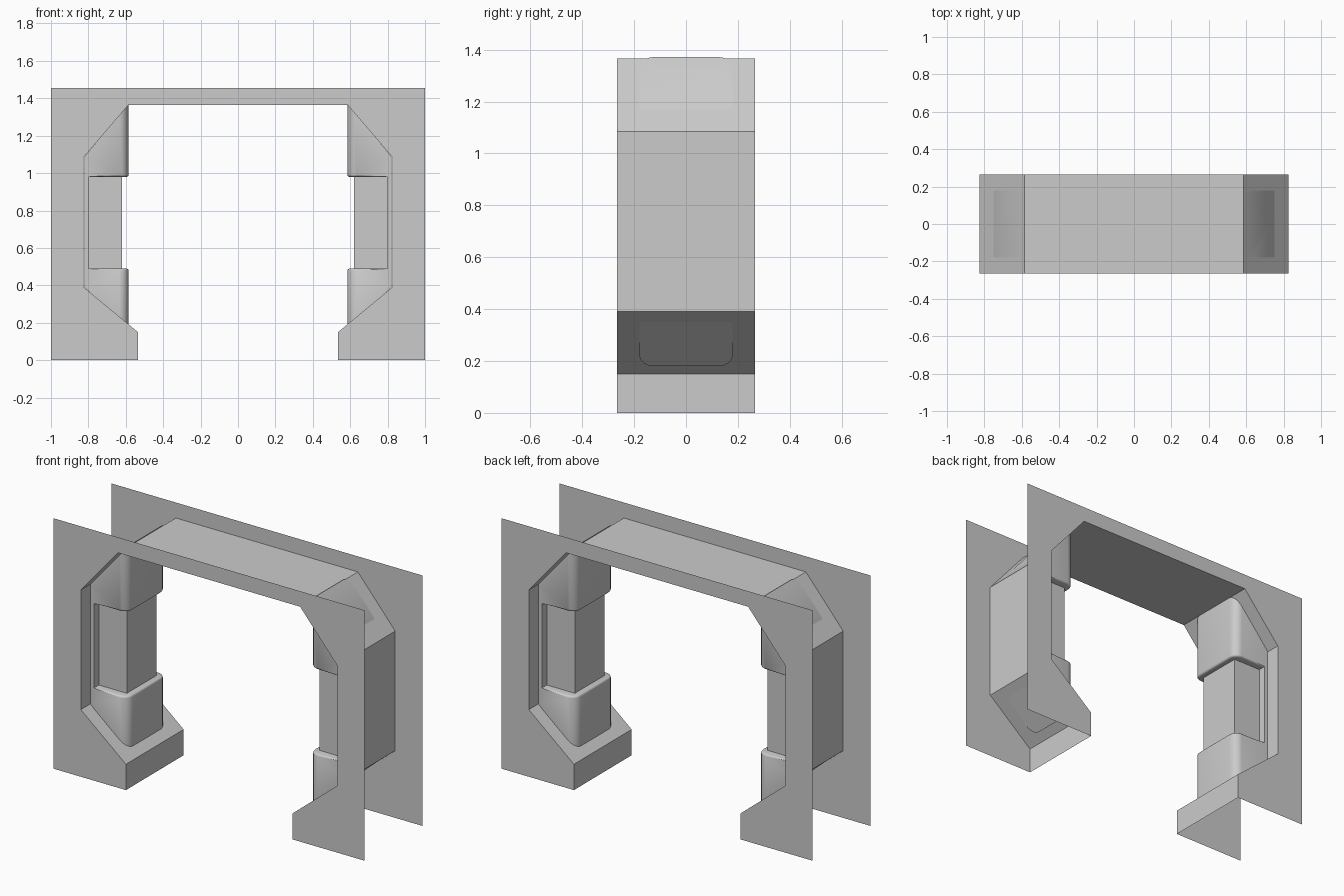
import bpy, bmesh

if "Cube" in bpy.data.objects:
    bpy.data.objects.remove(bpy.data.objects["Cube"], do_unlink=True)

grey = bpy.data.materials.new("plain_grey")
grey.use_nodes = True
grey.diffuse_color = (0.6, 0.6, 0.6, 1)
grey.node_tree.nodes["Principled BSDF"].inputs["Base Color"].default_value = grey.diffuse_color

DEPTH = 0.265          # half depth of the frame
WIDE, TALL = 1.0, 1.455

# Right-hand half of the opening, floor to ceiling
half = [(0.535, 0), (0.535, 0.15), (0.825, 0.39), (0.825, 1.085), (0.585, 1.365)]
opening = half + [(-x, z) for x, z in reversed(half)]


def finish(name, bm, smooth=False):
    mesh = bpy.data.meshes.new(name)
    bm.to_mesh(mesh)
    bm.free()
    mesh.materials.append(grey)
    obj = bpy.data.objects.new(name, mesh)
    bpy.context.collection.objects.link(obj)
    if smooth:
        bpy.ops.object.select_all(action='DESELECT')
        obj.select_set(True)
        bpy.context.view_layer.objects.active = obj
        bpy.ops.object.shade_smooth_by_angle(angle=0.7)
    return obj


def prism(bm, profile, depth):
    """Closed solid from an x-z profile, centred on y = 0."""
    face = bm.faces.new([bm.verts.new((x, -depth, z)) for x, z in profile])
    grown = bmesh.ops.extrude_face_region(bm, geom=[face], use_keep_orig=True)["geom"]
    verts = [g for g in grown if isinstance(g, bmesh.types.BMVert)]
    bmesh.ops.translate(bm, verts=verts, vec=(0, 2 * depth, 0))
    bmesh.ops.recalc_face_normals(bm, faces=bm.faces)


# Front and back sheets with the opening cut out
outline = [(WIDE, 0), (WIDE, TALL), (-WIDE, TALL), (-WIDE, 0)] + opening[::-1]
for name, y in (("front_panel", -DEPTH), ("back_panel", DEPTH)):
    bm = bmesh.new()
    face = bm.faces.new([bm.verts.new((x, y, z)) for x, z in outline])
    face.normal_update()
    if face.normal.y * y < 0:
        face.normal_flip()
    finish(name, bm)

# Lining of the opening, open at the floor
bm = bmesh.new()
rows = [[bm.verts.new((x, y, z)) for y in (-DEPTH, DEPTH)] for x, z in opening]
for a, b in zip(rows, rows[1:]):
    bm.faces.new((a[0], a[1], b[1], b[0]))
finish("opening_lining", bm)

# Columns: a C-shaped rounded casing around a narrower square post
LOW, HIGH, INNER, BACK = 0.49, 0.98, 0.585, 0.80
casing = [(INNER, 0.181), (INNER, LOW), (BACK, LOW), (BACK, HIGH),
          (INNER, HIGH), (INNER, 1.371), (0.822, 1.086), (0.822, 0.39)]
post = [(0.62, LOW - 0.02), (0.62, HIGH + 0.02), (0.81, HIGH + 0.02), (0.81, LOW - 0.02)]


def near(a, b):
    return abs(a - b) < 1e-4


for side, sign in (("left", 1), ("right", -1)):
    bm = bmesh.new()
    prism(bm, [(sign * x, z) for x, z in casing], 0.18)
    # Round the upright corners facing the opening
    corners = [e for e in bm.edges
               if all(near(abs(v.co.x), INNER) for v in e.verts)
               and near(e.verts[0].co.y, e.verts[1].co.y)]
    bmesh.ops.bevel(bm, geom=corners, offset=0.05, segments=5, profile=0.5, affect='EDGES')
    # Soften the lips above and below the post
    lips = [e for e in bm.edges
            if any(all(near(v.co.z, z) for v in e.verts) for z in (LOW, HIGH))
            and not all(near(abs(v.co.x), BACK) for v in e.verts)]
    bmesh.ops.bevel(bm, geom=lips, offset=0.012, segments=3, profile=0.5, affect='EDGES')
    finish(side + "_column_casing", bm, smooth=True)

    bm = bmesh.new()
    prism(bm, [(sign * x, z) for x, z in post], 0.135)
    finish(side + "_column_post", bm)
